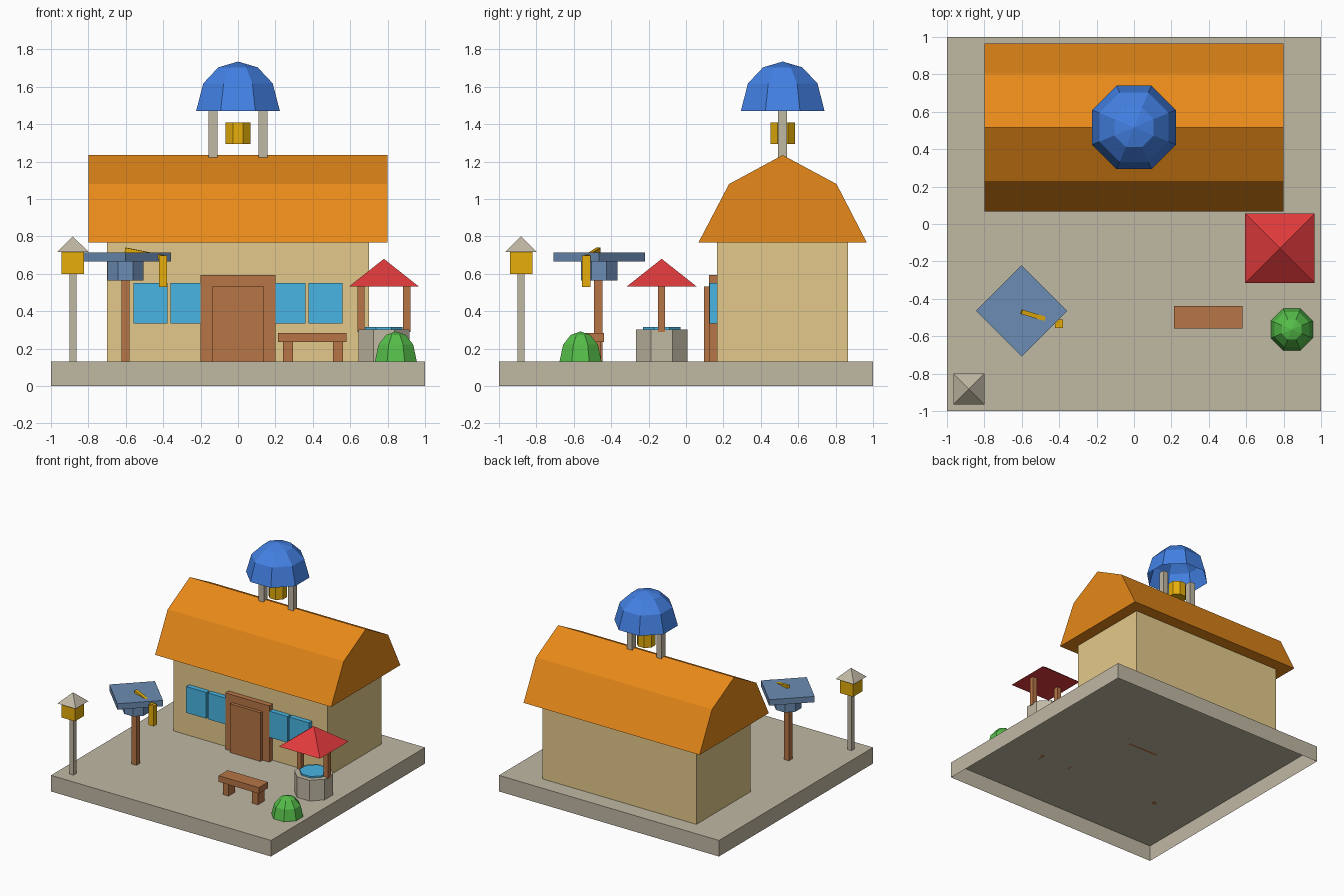
import bpy, bmesh
from math import pi, cos, sin, radians
from mathutils import Vector

cube = bpy.data.objects.get("Cube")
if cube:
    bpy.data.objects.remove(cube, do_unlink=True)


def material(name, rgb):
    """Make a flat material from 0-255 display colour values."""
    lin = [(c / 255 / 12.92) if c < 11 else ((c / 255 + 0.055) / 1.055) ** 2.4 for c in rgb]
    m = bpy.data.materials.new(name)
    m.use_nodes = True
    m.diffuse_color = (*lin, 1)
    m.node_tree.nodes["Principled BSDF"].inputs["Base Color"].default_value = (*lin, 1)
    return m


STONE = material("stone", (192, 184, 164))
PLASTER = material("plaster", (228, 202, 139))
TILE = material("orange_tile", (231, 137, 25))
BLUE = material("dome_blue", (67, 129, 228))
RED = material("canopy_red", (225, 58, 60))
WOOD = material("wood", (183, 117, 70))
GOLD = material("gold", (230, 174, 10))
SKY = material("glass_and_water", (72, 181, 227))
GREEN = material("leaf_green", (85, 190, 73))
SLATE = material("slate_blue", (107, 140, 179))


def finish(name, bm, mat):
    bmesh.ops.recalc_face_normals(bm, faces=bm.faces)
    mesh = bpy.data.meshes.new(name)
    bm.to_mesh(mesh)
    bm.free()
    mesh.materials.append(mat)
    obj = bpy.data.objects.new(name, mesh)
    bpy.context.collection.objects.link(obj)
    return obj


def box(name, x, y, z, mat, bottom=True):
    """Box from (low, high) pairs on each axis, optionally open underneath."""
    bm = bmesh.new()
    bmesh.ops.create_cube(bm, size=1)
    if not bottom:
        under = [f for f in bm.faces if f.calc_center_median().z < -0.4]
        bmesh.ops.delete(bm, geom=under, context="FACES_ONLY")
    for v in bm.verts:
        v.co = Vector(sum(p) / 2 + c * (p[1] - p[0]) for p, c in zip((x, y, z), v.co))
    return finish(name, bm, mat)


def post(name, x, y, half, z, mat):
    return box(name, (x - half, x + half), (y - half, y + half), z, mat)


def lathe(name, x, y, rings, mat, sides=8, closed=True):
    """Stack of (half width, height) polygon rings with flats facing the axes."""
    bm = bmesh.new()
    loops = []
    for half, z in rings:
        r = half / cos(pi / sides)
        angles = [(i + 0.5) * 2 * pi / sides for i in range(sides if half else 1)]
        loops.append([bm.verts.new((x + r * cos(a), y + r * sin(a), z)) for a in angles])
    for low, high in zip(loops, loops[1:]):
        for i in range(sides):
            j = (i + 1) % sides
            top = [high[j], high[i]] if len(high) > 1 else [high[0]]
            bm.faces.new([low[i], low[j]] + top)
    if closed:
        bm.faces.new(loops[0])
        if len(loops[-1]) > 1:
            bm.faces.new(loops[-1])
    return finish(name, bm, mat)


def dome(name, x, y, half, z, height, mat, closed):
    rings = [(half * cos(a), z + height * sin(a)) for a in (0, radians(34), radians(62))]
    return lathe(name, x, y, rings + [(0, z + height)], mat, closed=closed)


# Hollow ground slab and house walls
GROUND = 0.132
box("base_slab", (-1, 1), (-1, 1), (0, GROUND), STONE, bottom=False)
box("house_walls", (-0.7, 0.7), (0.165, 0.865), (GROUND, 0.775), PLASTER)

# Double-pitched roof, extruded along x
profile = [(0.067, 0.768), (0.23, 1.08), (0.517, 1.235), (0.805, 1.08), (0.966, 0.768)]
bm = bmesh.new()
gable = bm.faces.new([bm.verts.new((-0.8, y, z)) for y, z in profile])
side = bmesh.ops.extrude_face_region(bm, geom=[gable], use_keep_orig=True)
moved = [g for g in side["geom"] if isinstance(g, bmesh.types.BMVert)]
bmesh.ops.translate(bm, verts=moved, vec=(1.6, 0, 0))
finish("house_roof", bm, TILE)

# Door and window panels
box("door_frame", (-0.2, 0.2), (0.122, 0.17), (GROUND, 0.595), WOOD)
box("door_leaf", (-0.138, 0.138), (0.095, 0.13), (GROUND, 0.532), WOOD)
for s, label in ((-1, "right"), (1, "left")):
    for inner, outer, place in ((0.185, 0.362, "inner"), (0.377, 0.558, "outer")):
        box(f"{label}_{place}_window", sorted((s * inner, s * outer)),
            (0.125, 0.17), (0.335, 0.55), SKY)

# Bell tower on the ridge
TOWER_Y = 0.517
for s, label in ((-1, "right"), (1, "left")):
    post(f"{label}_tower_post", s * 0.134, TOWER_Y, 0.024, (1.215, 1.472), STONE)
lathe("bell", 0, TOWER_Y, [(0.066, 1.293), (0.066, 1.41)], GOLD)
dome("tower_dome", 0, TOWER_Y, 0.224, 1.47, 0.265, BLUE, closed=False)

# Lantern
LX, LY = -0.883, -0.882
post("lantern_post", LX, LY, 0.019, (GROUND, 0.61), STONE)
post("lantern_box", LX, LY, 0.06, (0.6, 0.72), GOLD)
lathe("lantern_roof", LX, LY, [(0.083, 0.718), (0, 0.8)], STONE, sides=4)

# Pedestal with a diamond tablet, pointer and hanging weight
SX, SY = -0.601, -0.464
post("pedestal_post", SX, SY - 0.005, 0.022, (GROUND, 0.58), WOOD)
lathe("pedestal_cap", SX, SY, [(0.097, 0.565), (0.097, 0.68)], SLATE)
tablet = post("tablet", 0, 0, 0.1725, (0.667, 0.715), SLATE)
tablet.rotation_euler.z = radians(45)
tablet.location = (SX, SY, 0)
start, end = Vector((SX, SY - 0.005, 0.728)), Vector((-0.402, -0.53, 0.688))
pointer = box("pointer", (0, (end - start).length), (-0.012, 0.012), (-0.012, 0.012), GOLD)
pointer.rotation_euler = (end - start).to_track_quat("X", "Z").to_euler()
pointer.location = start
post("hanging_weight", -0.401, -0.533, 0.022, (0.53, 0.697), GOLD)

# Well with canopy
WX, WY = 0.78, -0.13
lathe("well_ring", WX, WY, [(0.137, GROUND), (0.137, 0.302)], STONE)
lathe("well_water", WX, WY, [(0.1, 0.29), (0.1, 0.315)], SKY)
for s, label in ((-1, "right"), (1, "left")):
    post(f"{label}_canopy_post", WX + s * 0.122, WY, 0.019, (0.29, 0.54), WOOD)
lathe("well_canopy", WX, WY, [(0.186, 0.533), (0, 0.68)], RED, sides=4)

# Bench
box("bench_seat", (0.214, 0.58), (-0.558, -0.439), (0.235, 0.285), WOOD)
for x, label in ((0.267, "right"), (0.535, "left")):
    box(f"{label}_bench_leg", (x - 0.026, x + 0.026), (-0.542, -0.455), (GROUND, 0.24), WOOD)

# Bush
dome("bush", 0.844, -0.564, 0.112, GROUND, 0.16, GREEN, closed=True)
